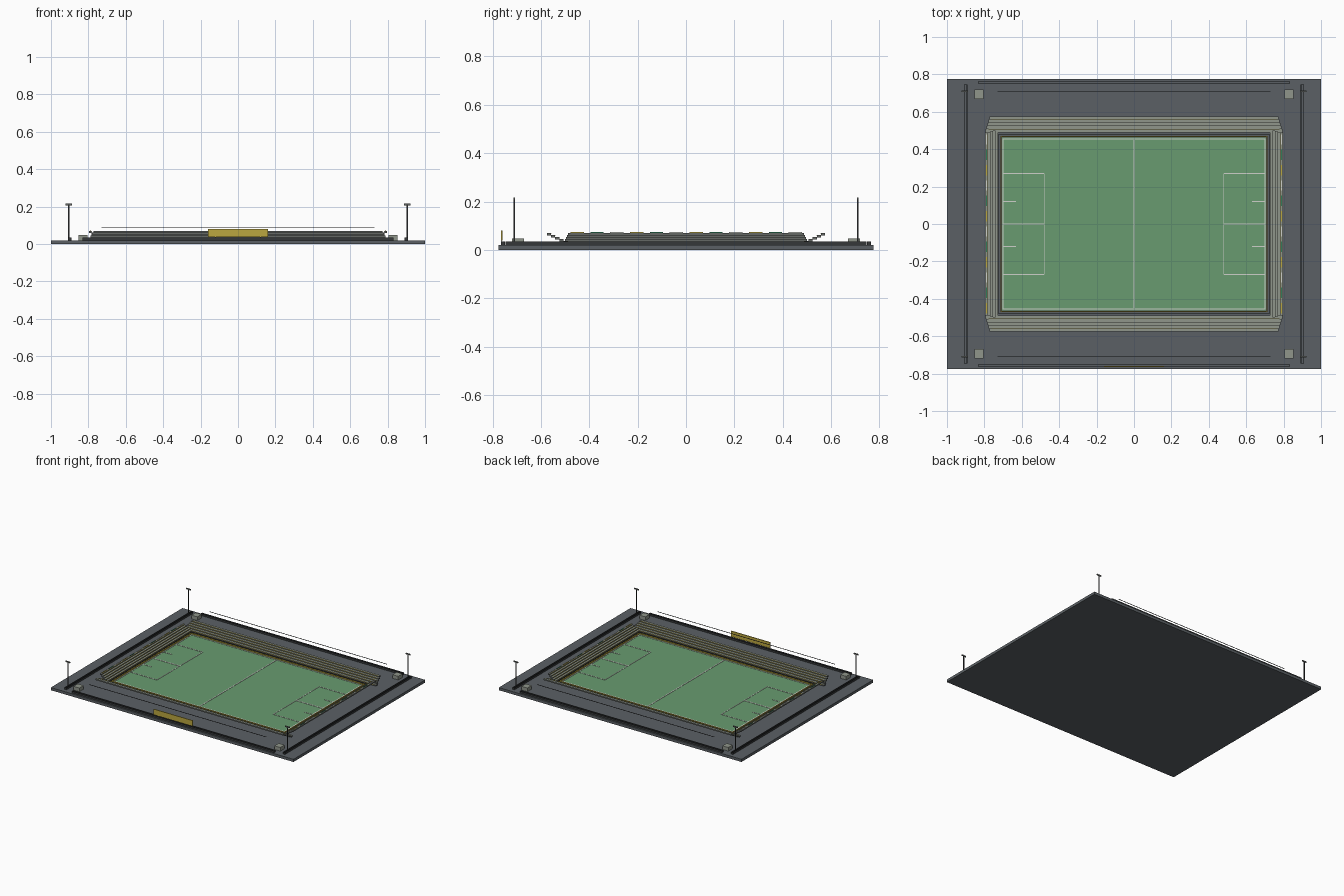
import bpy, bmesh
from mathutils import Vector

cube = bpy.data.objects.get("Cube")
if cube:
    bpy.data.objects.remove(cube, do_unlink=True)


def material(name, rgb):
    m = bpy.data.materials.new(name)
    m.use_nodes = True
    m.diffuse_color = (*rgb, 1)
    m.node_tree.nodes["Principled BSDF"].inputs["Base Color"].default_value = (*rgb, 1)
    return m


ASPHALT = material("asphalt grey", (0.105, 0.118, 0.13))
GRASS = material("grass green", (0.14, 0.33, 0.16))
CONCRETE = material("pale concrete", (0.28, 0.305, 0.26))
DARK = material("dark steel", (0.035, 0.038, 0.04))
RISER = material("riser grey", (0.13, 0.14, 0.13))
GOLD = material("gold", (0.5, 0.39, 0.05))
WHITE = material("line white", (0.62, 0.64, 0.6))
GREEN = material("banner green", (0.03, 0.2, 0.1))

GROUND = 0.02
TURF = 0.023


def build(name, boxes, *mats, rule=None):
    """Join boxes, each (x0, x1, y0, y1, z0, z1), into one object."""
    bm = bmesh.new()
    for x0, x1, y0, y1, z0, z1 in boxes:
        made = bmesh.ops.create_cube(bm, size=1)
        for v in made["verts"]:
            v.co = Vector((x1 if v.co.x > 0 else x0,
                           y1 if v.co.y > 0 else y0,
                           z1 if v.co.z > 0 else z0))
    bm.normal_update()
    if rule:
        for f in bm.faces:
            f.material_index = rule(f)
    mesh = bpy.data.meshes.new(name)
    bm.to_mesh(mesh)
    bm.free()
    for m in mats:
        mesh.materials.append(m)
    obj = bpy.data.objects.new(name, mesh)
    bpy.context.collection.objects.link(obj)
    return obj


def centred(x, y, w, d, z0, z1):
    return (x - w / 2, x + w / 2, y - d / 2, y + d / 2, z0, z1)


def ring(hx, hy, t, z0, z1):
    """Four thin bars around a rectangle."""
    bars = [centred(0, s * hy, 2 * hx + t, t, z0, z1) for s in (-1, 1)]
    return bars + [centred(s * hx, 0, t, 2 * hy - t, z0, z1) for s in (-1, 1)]


SIDES = (-1, 1)
CORNERS = [(sx, sy) for sx in SIDES for sy in SIDES]

# Ground slab and turf
build("ground_slab", [centred(0, 0, 2, 1.55, 0, GROUND)], ASPHALT)
build("turf", [centred(0, 0, 1.412, 0.926, GROUND, TURF)], GRASS)

# Pitch markings
z0, z1 = TURF, TURF + 0.002
lines = ring(0.7, 0.454, 0.006, z0, z1)
lines.append(centred(0, 0, 0.007, 0.9, z0, z1))
for s in SIDES:
    lines.append(centred(s * 0.48, 0, 0.005, 0.54, z0, z1))
    lines.append(centred(s * 0.59, 0, 0.215, 0.008, z0, z1))
    for t in SIDES:
        lines.append(centred(s * 0.59, t * 0.27, 0.215, 0.005, z0, z1))
        lines.append(centred(s * 0.664, t * 0.12, 0.066, 0.005, z0, z1))
build("pitch_lines", lines, WHITE)

# Barriers around the pitch
build("pitch_barrier", ring(0.712, 0.468, 0.006, GROUND, 0.03), GOLD)
build("inner_rail", ring(0.723, 0.481, 0.003, GROUND, 0.029), DARK)

# Stepped stands: pale treads, grey risers, gold front strips
ROWS = 5
treads, strips = [], []
for i in range(ROWS):
    top = 0.036 + i * 0.0085
    low = top - 0.01
    half_x = 0.793 - i * 0.005
    half_y = 0.505 - i * 0.004
    y = 0.49 + i * 0.017
    x = 0.728 + i * 0.0135
    for s in SIDES:
        ya, yb = sorted((s * y, s * (y + 0.017)))
        treads.append((-half_x, half_x, ya, yb, low, top))
        strips.append(centred(0, s * (y - 0.0005), 2 * half_x - 0.02, 0.001, top - 0.003, top))
        xa, xb = sorted((s * x, s * (x + 0.0135)))
        treads.append((xa, xb, -half_y, half_y, low, top))
        strips.append(centred(s * (x - 0.0005), 0, 0.001, 2 * half_y - 0.02, top - 0.003, top))
build("stand_rows", treads, CONCRETE, RISER, rule=lambda f: 0 if f.normal.z > 0.5 else 1)
build("row_edge_strips", strips, GOLD)

# Banners along the end stands
colours = {"gold": GOLD, "green": GREEN, "white": WHITE}
for k, (label, mat) in enumerate(colours.items()):
    panels = []
    for s in SIDES:
        for i in range(k, 12, 3):
            panels.append(centred(s * 0.789, -0.45 + i * 0.082, 0.004, 0.055, 0.06, 0.073))
    build(label + "_banners", panels, mat)

# Double perimeter rails
rails = []
for s in SIDES:
    for off in (-0.007, 0.007):
        rails.append(centred(0, s * 0.757 + off, 1.665, 0.003, GROUND, 0.034))
        rails.append(centred(s * 0.9 + off, 0, 0.003, 1.49, GROUND, 0.034))
    for t in SIDES:
        rails.append(centred(t * 0.831, s * 0.757, 0.003, 0.016, GROUND, 0.034))
        rails.append(centred(t * 0.9, s * 0.744, 0.016, 0.003, GROUND, 0.034))
build("perimeter_rails", rails, DARK)

# Overhead cables
build("overhead_cables", [centred(0, s * 0.71, 1.46, 0.003, 0.088, 0.091) for s in SIDES], DARK)

# Corner kiosks
build("corner_kiosks", [centred(sx * 0.828, sy * 0.694, 0.048, 0.05, GROUND, 0.047)
                        for sx, sy in CORNERS], CONCRETE)

# Floodlight masts and lamp bars
build("floodlight_masts", [centred(sx * 0.905, sy * 0.71, 0.006, 0.006, GROUND, 0.21)
                           for sx, sy in CORNERS], DARK)
build("floodlight_heads", [centred(sx * 0.905, sy * 0.71, 0.036, 0.006, 0.207, 0.216)
                           for sx, sy in CORNERS], RISER)

# Entrance board with posts
build("entrance_board", [centred(0, -0.762, 0.32, 0.006, 0.038, 0.08)], GOLD)
build("board_posts", [centred(s * 0.12, -0.762, 0.005, 0.004, GROUND, 0.04) for s in SIDES], DARK)
